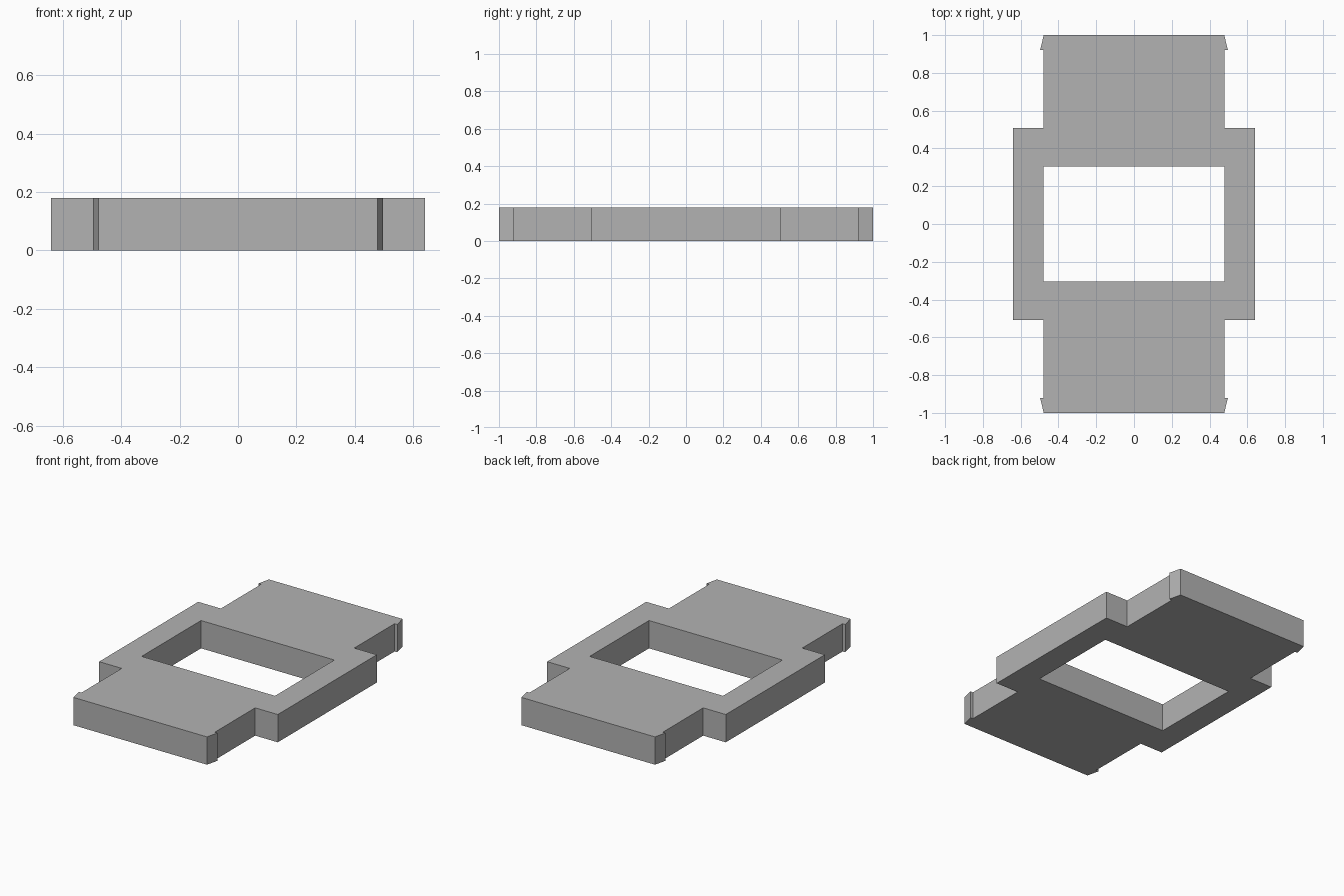
import bpy
import bmesh
from mathutils import Matrix

cube = bpy.data.objects.get("Cube")
if cube:
    bpy.data.objects.remove(cube, do_unlink=True)

HEIGHT = 0.18
INNER_X, INNER_Y = 0.478, 0.304    # window half size
SIDE_X, SIDE_Y = 0.64, 0.507       # side rail half size
BARB_X, BARB_Y = 0.497, 0.92       # snap barb tip
END_Y = 1.0

# One quarter of the plate outline
quarter = [
    (0, INNER_Y), (INNER_X, INNER_Y), (INNER_X, 0), (SIDE_X, 0),
    (SIDE_X, SIDE_Y), (INNER_X, SIDE_Y), (INNER_X, BARB_Y),
    (BARB_X, BARB_Y), (INNER_X, END_Y), (0, END_Y),
]

bm = bmesh.new()
bm.faces.new([bm.verts.new((x, y, 0)) for x, y in quarter])

# Mirror the quarter into a full frame
for axis in "XY":
    bmesh.ops.mirror(bm, geom=bm.verts[:] + bm.edges[:] + bm.faces[:],
                     matrix=Matrix.Identity(4), merge_dist=0.0001, axis=axis)
bmesh.ops.remove_doubles(bm, verts=bm.verts[:], dist=0.0001)
bmesh.ops.recalc_face_normals(bm, faces=bm.faces[:])

# Give the frame its thickness
result = bmesh.ops.extrude_face_region(bm, geom=bm.faces[:], use_keep_orig=True)
top = [v for v in result["geom"] if isinstance(v, bmesh.types.BMVert)]
bmesh.ops.translate(bm, verts=top, vec=(0, 0, HEIGHT))
bmesh.ops.recalc_face_normals(bm, faces=bm.faces[:])

mesh = bpy.data.meshes.new("frame_plate")
bm.to_mesh(mesh)
bm.free()
plate = bpy.data.objects.new("frame_plate", mesh)
bpy.context.collection.objects.link(plate)

# Plain grey material
grey = bpy.data.materials.new("grey")
grey.use_nodes = True
color = (0.45, 0.45, 0.45, 1)
grey.diffuse_color = color
grey.node_tree.nodes["Principled BSDF"].inputs["Base Color"].default_value = color
mesh.materials.append(grey)
